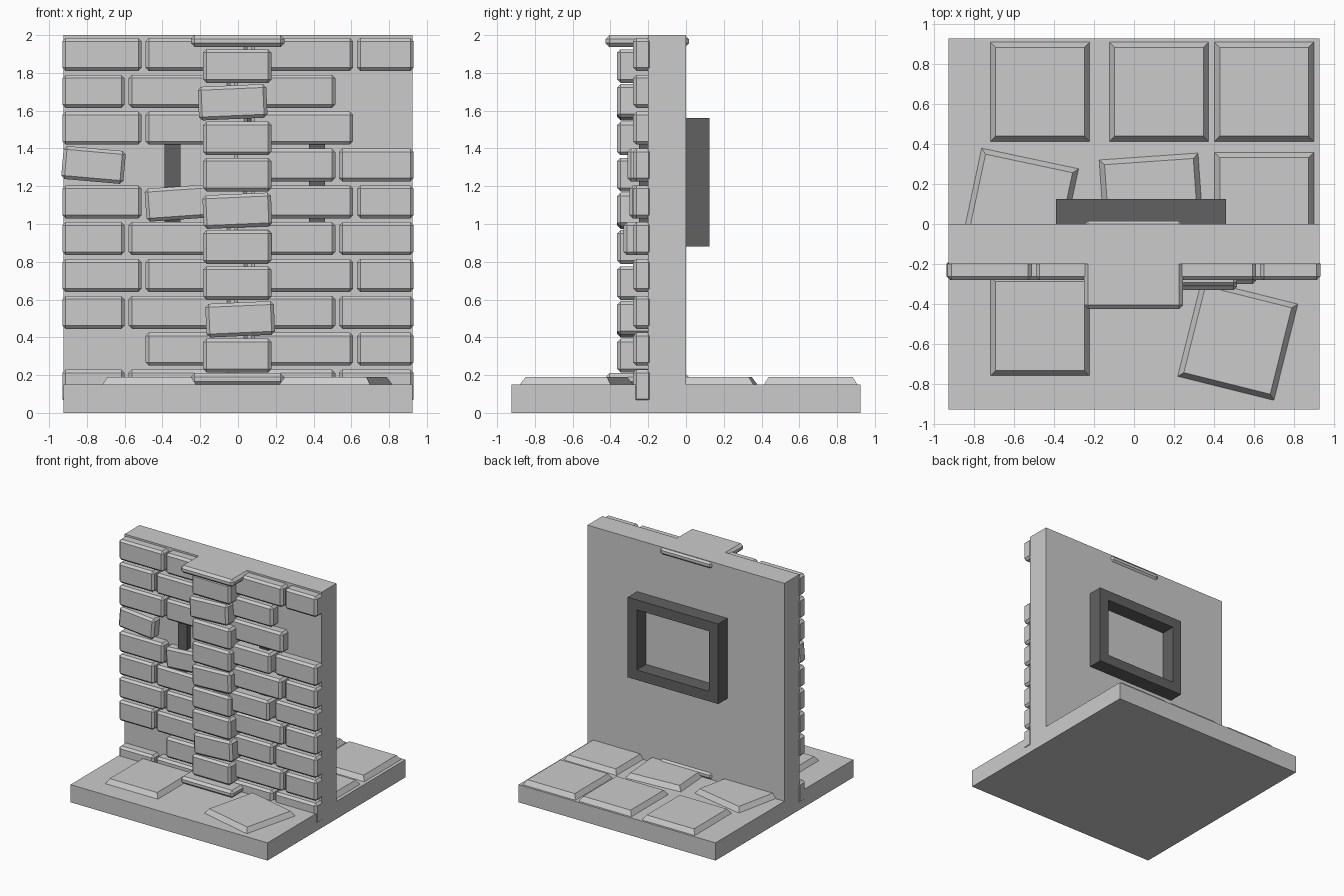
import bpy, bmesh
from math import radians
from mathutils import Matrix, Vector

if "Cube" in bpy.data.objects:
    bpy.data.objects.remove(bpy.data.objects["Cube"])


def box(name, x, y, z, bevel=0.0, tilt=0.0):
    """Box from (min, max) ranges, chamfered, rolled about the y axis."""
    size = (x[1] - x[0], y[1] - y[0], z[1] - z[0])
    mid = Vector(((x[0] + x[1]) / 2, (y[0] + y[1]) / 2, (z[0] + z[1]) / 2))
    bm = bmesh.new()
    bmesh.ops.create_cube(bm, size=1, matrix=Matrix.Diagonal((*size, 1)))
    if bevel:
        bmesh.ops.bevel(bm, geom=bm.edges[:], offset=bevel, segments=1,
                        affect='EDGES', clamp_overlap=True)
    return finish(name, bm, mid, (0, radians(-tilt), 0))


def finish(name, bm, loc, rot):
    me = bpy.data.meshes.new(name)
    bm.to_mesh(me)
    bm.free()
    ob = bpy.data.objects.new(name, me)
    ob.location = loc
    ob.rotation_euler = rot
    bpy.context.collection.objects.link(ob)
    return ob


def paver(name, cx, cy, turn=0.0, w=0.52, d=0.52):
    """Floor slab with sloping sides."""
    bm = bmesh.new()
    bmesh.ops.create_cube(bm, size=1, matrix=Matrix.Diagonal((w, d, 0.06, 1)))
    for v in bm.verts:
        if v.co.z > 0:
            v.co.x *= 1 - 0.076 / w
            v.co.y *= 1 - 0.076 / d
    finish(name, bm, (cx, cy, 0.16), (0, 0, radians(turn)))


# floor slab and wall core
box("floor_base", (-0.925, 0.925), (-0.925, 0.925), (0, 0.15))
box("wall_core", (-0.925, 0.925), (-0.2, 0), (0.1, 2.0))

# floor pavers
for i, (cx, cy, turn, w, d) in enumerate([
        (-0.47, 0.66, 0, 0.52, 0.52), (0.125, 0.66, 0, 0.52, 0.52),
        (0.65, 0.66, 0, 0.52, 0.52), (-0.57, 0.085, -12, 0.52, 0.52),
        (0.09, 0.09, 4, 0.52, 0.52), (0.65, 0.11, 0, 0.52, 0.52),
        (-0.47, -0.51, 0, 0.52, 0.52), (0.518, -0.58, -14, 0.52, 0.52)]):
    paver(f"paver_{i}", cx, cy, turn, w, d)

# running-bond bricks: two alternating course layouts, top course first
wide = [(-0.93, -0.51), (-0.49, 0.05), (0.07, 0.61), (0.63, 0.93)]
narrow = [(-0.93, -0.60), (-0.58, -0.04), (-0.02, 0.515), (0.535, 0.93)]
missing = {(1, 3), (2, 3), (3, 1), (8, 0)}
tilted = {(3, 0): -5, (4, 1): 4}
front = {(5, 2): -0.33, (4, 2): -0.30, (3, 2): -0.31}
for row in range(10):
    top = 1.985 - row * 0.195
    for col, x in enumerate(narrow if row in (1, 3, 5, 7, 9) else wide):
        if (row, col) in missing:
            continue
        box(f"brick_{row}_{col}", x, (front.get((row, col), -0.28), -0.18),
            (top - 0.175, top), 0.018, tilted.get((row, col), 0))

# pillar blocks, some knocked askew
skew = {1: (-0.025, 2.5), 4: (0, 2.5), 7: (0.015, 2.5)}
for i in range(9):
    dx, tilt = skew.get(i, (0, 0))
    top = 1.925 - i * 0.1915
    box(f"pillar_block_{i}", (-0.185 + dx, 0.178 + dx), (-0.365, -0.1),
        (top - 0.178, top), 0.018, tilt)

# pillar capital and plinth, poking slightly through the wall back
box("pillar_capital", (-0.25, 0.245), (-0.425, 0.015), (1.937, 2.0), 0.02)
box("pillar_plinth", (-0.25, 0.245), (-0.425, 0.015), (0.147, 0.21), 0.02)

# dark window frame running through the wall
dark = bpy.data.materials.new("dark_frame")
dark.diffuse_color = (0.12, 0.12, 0.12, 1)
dark.use_nodes = True
dark.node_tree.nodes["Principled BSDF"].inputs["Base Color"].default_value = dark.diffuse_color
fx, fz, fy, t = (-0.39, 0.46), (0.88, 1.56), (-0.25, 0.125), 0.085
parts = [("frame_left", (fx[0], fx[0] + t), fz),
         ("frame_right", (fx[1] - t, fx[1]), fz),
         ("frame_bottom", (fx[0] + t, fx[1] - t), (fz[0], fz[0] + t)),
         ("frame_top", (fx[0] + t, fx[1] - t), (fz[1] - t, fz[1]))]
for name, x, z in parts:
    box(name, x, fy, z).data.materials.append(dark)
